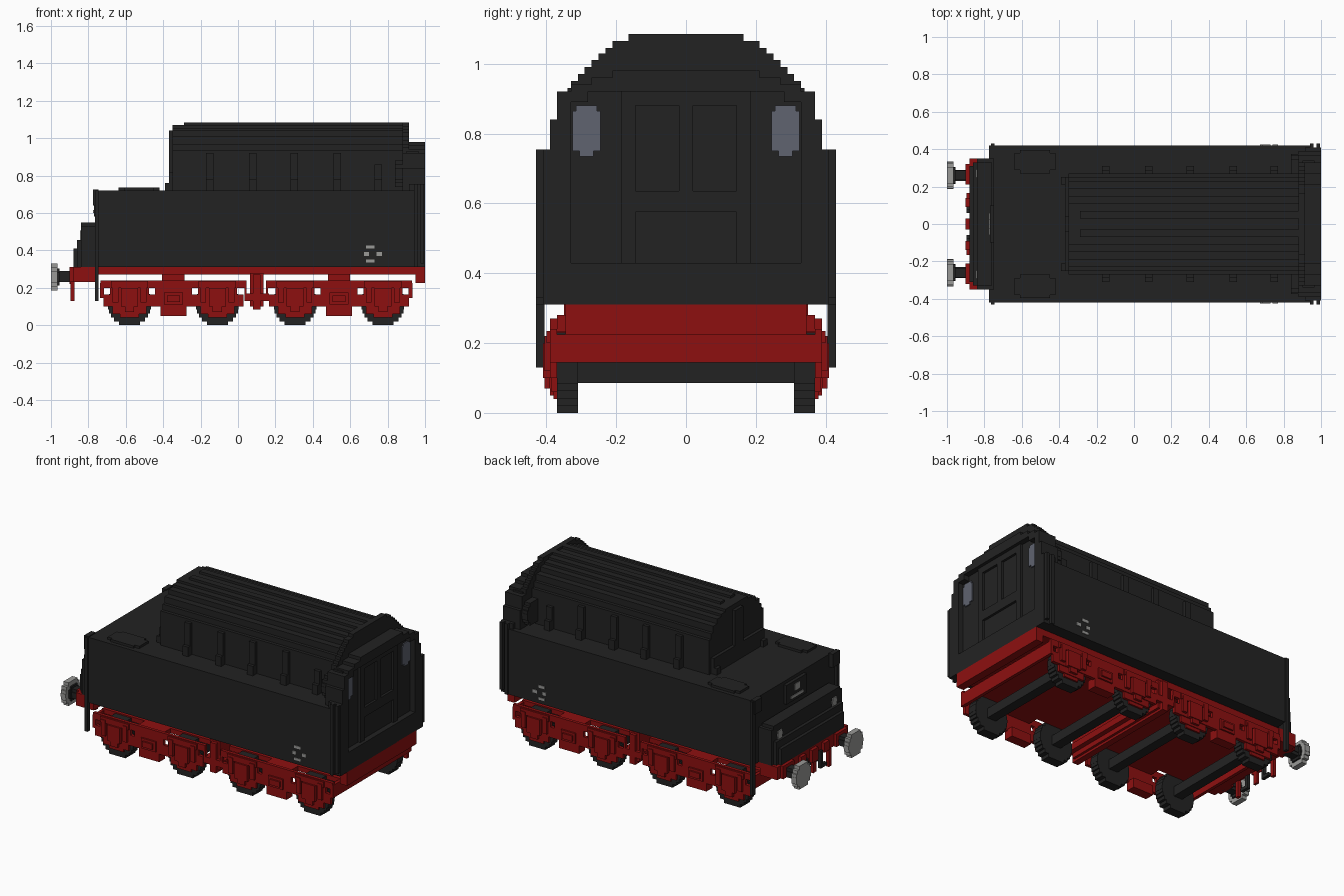
import bpy, bmesh, math

cube = bpy.data.objects.get("Cube")
if cube:
    bpy.data.objects.remove(cube, do_unlink=True)


def material(name, color):
    m = bpy.data.materials.new(name)
    m.use_nodes = True
    m.diffuse_color = (*color, 1)
    m.node_tree.nodes["Principled BSDF"].inputs["Base Color"].default_value = (*color, 1)
    return m


black = material("soot black", (.0165, .0165, .0165))
red = material("frame red", (.27, .005, .005))
grey = material("light grey", (.32, .32, .31))
glass = material("window grey", (.115, .125, .16))


def finish(name, bm, mat, mirror=False, x=0):
    bmesh.ops.recalc_face_normals(bm, faces=bm.faces)
    mesh = bpy.data.meshes.new(name)
    bm.to_mesh(mesh)
    bm.free()
    mesh.materials.append(mat)
    ob = bpy.data.objects.new(name, mesh)
    ob.location.x = x
    bpy.context.collection.objects.link(ob)
    if mirror:
        mod = ob.modifiers.new("Mirror", 'MIRROR')
        mod.use_axis = (False, True, False)
        mod.use_mirror_merge = False
    return ob


def part(name, mat, boxes, mirror=False, x=0):
    """One object from boxes given as (x0, x1, y0, y1, z0, z1)."""
    bm = bmesh.new()
    for b in boxes:
        vs = bmesh.ops.create_cube(bm, size=1)["verts"]
        for v in vs:
            for i in range(3):
                lo, hi = b[2 * i], b[2 * i + 1]
                v.co[i] = (lo + hi) / 2 + v.co[i] * (hi - lo)
    return finish(name, bm, mat, mirror, x)


def stepped(name, mat, levels, z0, depth, axis='X', centre=0, mirror=False, x=0):
    """Symmetric stair-step outline (half width, top) extruded along an axis."""
    side, z = [], z0
    for half, top in levels:
        side += [(half, z), (half, top)]
        z = top
    outline = side + [(-h, t) for h, t in reversed(side)]
    bm = bmesh.new()
    place = (lambda d, a, b: (d, a + centre, b)) if axis == 'X' else (lambda d, a, b: (a + centre, d, b))
    face = bm.faces.new([bm.verts.new(place(depth[0], a, b)) for a, b in outline])
    new = bmesh.ops.extrude_face_region(bm, geom=[face])["geom"]
    for v in new:
        if isinstance(v, bmesh.types.BMVert):
            v.co['XY'.index(axis)] = depth[1]
    return finish(name, bm, mat, mirror, x)


def disc(radius, z, rows):
    """Levels of a blocky disc."""
    step = 2 * radius / rows
    return [(math.sqrt(radius ** 2 - (abs((i + .5) * step - radius) - step * .2) ** 2),
             z - radius + (i + 1) * step) for i in range(rows)]


# Water tank with corner posts and filler lids
part("water_tank", black, [(-.75, .96, -.42, .42, .31, .72)])
part("corner_posts", black, [(-.765, -.745, .405, .43, .13, .72),
                             (-.775, -.745, .35, .42, .64, .725)], True)
part("tank_end_panel", black, [(-.77, -.75, -.1, .1, .58, .7)])
part("filler_lids", black, [(-.64, -.42, .29, .38, .72, .735),
                            (-.61, -.45, .27, .395, .72, .735)], True)

# Toolbox at the coupling end
part("toolbox", black, [(-.84, -.75, -.35, .35, .31, .53), (-.84, -.76, -.33, .33, .53, .55),
                        (-.86, -.84, -.33, .33, .31, .455), (-.88, -.86, -.31, .31, .31, .41)])

# Coal hood with ridges, ribs and stepped end
stepped("coal_hood", black, [(.27, .935), (.25, .97), (.23, 1.01), (.19, 1.04), (.15, 1.055), (.11, 1.07)],
        .72, (-.35, .88))
part("hood_ridges", black, [(-.29, .88, .03, .07, 1.06, 1.085)], True)
part("hood_end_steps", black, [(-.37, -.35, -.25, .25, .72, .82), (-.39, -.35, .21, .25, .72, .76),
                               (-.37, -.35, .0, .04, .82, 1.04)], True)
ribs = [-.15, .08, .3, .53, .75]
part("hood_ribs", black, [(x - .02, x + .02, .27, .29, .72, .86 if x > .7 else .92) for x in ribs]
     + [(x - .02, x + .02, .29, .31, .72, .78) for x in ribs], True)

# Arched bulkhead with round ports
stepped("arched_bulkhead", black,
        [(.39, .84), (.37, .92), (.33, .95), (.31, .97), (.29, .99), (.27, 1.01), (.25, 1.03),
         (.23, 1.045), (.21, 1.065), (.165, 1.085)], .72, (.88, .915))
stepped("bulkhead_ports", black, disc(.07, .81, 7), .74, (.84, .88), centre=.305, mirror=True)

# End wall: sill, jambs and header around a recess
part("end_sill", black, [(.915, 1, -.41, .41, .31, .43)])
part("end_jambs", black, [(.915, 1, .33, .41, .43, .755), (.915, 1, .33, .39, .755, .84),
                          (.915, 1, .33, .37, .84, .92), (.915, 1, .28, .33, .89, .92),
                          (.94, .96, .41, .43, .31, .755), (.975, .995, .41, .43, .33, .755)], True)
stepped("end_header", black, [(.33, .94), (.27, .96), (.21, .98)], .92, (.915, 1))
part("recess_wall", black, [(.9, .965, -.34, .34, .42, .93)])
part("door_frame", black, [(.96, .98, .145, .185, .43, .92), (.96, .98, 0, .02, .635, .88),
                           (.96, .98, 0, .145, .575, .635), (.96, .98, 0, .145, .88, .92)], True)
stepped("end_windows", glass, [(.02, .75), (.04, .865), (.03, .88)], .735, (.964, .972),
        centre=.285, mirror=True)

# Main frame, end beam and middle cross member
part("main_frame", red, [(-.76, 1, -.345, .345, .27, .312), (.95, 1, -.345, .345, .225, .31)])
part("middle_crossbeam", red, [(.065, .135, -.37, .37, .1, .28), (.035, .165, -.39, .39, .13, .17),
                               (.08, .12, -.39, .39, .085, .27)])

# Buffer beam, buffers, coupling and hoses
part("buffer_beam", red, [(-.88, -.76, -.35, .35, .23, .31)])
part("beam_brackets", red, [(-.9, -.88, .21, .32, .23, .31), (-.9, -.88, .09, .14, .24, .3)], True)
part("coupling_hook", red, [(-.9, -.88, -.03, .03, .22, .3), (-.895, -.88, -.015, .015, .15, .22)])
part("brake_hoses", black, [(-.895, -.875, .06, .08, .15, .26), (-.895, -.875, .06, .12, .15, .17)], True)
part("hose_hangers", red, [(-.895, -.875, .14, .165, .13, .24)], True)
stepped("buffer_shanks", black, disc(.03, .26, 3), .23, (-.965, -.88), centre=.26, mirror=True)
stepped("buffer_heads", grey, disc(.073, .258, 7), .185, (-1, -.965), centre=.26, mirror=True)
stepped("buffer_caps", black, disc(.045, .258, 5), .213, (-.967, -.955), centre=.26, mirror=True)

# Two four-wheel bogies
for label, cx, out in (("front", -.345, -1), ("rear", .54, 1)):
    frame = [(-.39, .39, .37, .39, .2, .24), (-.375, .375, .37, .39, .1, .165),
             (-.1, .1, .37, .39, .16, .205), (-.07, .07, .33, .39, .05, .11)]
    bosses = [(-.05, .05, .39, .4, .11, .175), (-.035, .035, .4, .41, .125, .16)]
    for s in (-1, 1):
        w = s * .235
        frame += [(w - .105, w + .105, .37, .39, .16, .205), (w - .09, w + .09, .37, .385, .06, .1),
                  (w - .05, w + .05, .37, .38, .04, .06),
                  (s * .385 - .006, s * .385 + .006, .37, .39, .16, .205)]
        bosses += [(w - .045, w + .045, .39, .41, .1, .2), (w - .025, w + .025, .39, .405, .07, .1),
                   (w - .1, w + .1, .39, .4, .2, .235), (w - .09, w - .06, .39, .405, .12, .22),
                   (w + .06, w + .09, .39, .405, .12, .22)]
        stepped(f"{label}_bogie_wheels", black, disc(.115, .115, 11), 0, (.31, .37), 'Y', w, True, cx)
        part(f"{label}_bogie_axle", black, [(w - .03, w + .03, -.32, .32, .085, .145)], x=cx)
    part(f"{label}_bogie_sides", red, frame, True, cx)
    part(f"{label}_axle_boxes", red, bosses, True, cx)
    part(f"{label}_bogie_deck", red, [(-.385, .385, -.305, .305, .205, .235), (-.09, .09, -.37, .37, .205, .235),
                                      (-.06, .06, -.2, .2, .235, .275)], x=cx)
    end = sorted((out * .372, out * .392))
    part(f"{label}_bogie_end_beam", red, [(*end, -.39, .39, .145, .225)], x=cx)

# Small marker plates and lamps
part("side_plates", grey, [(.685, .73, .418, .424, .41, .427), (.675, .7, .418, .424, .37, .39),
                           (.74, .77, .418, .424, .37, .39), (.685, .73, .418, .424, .335, .35)], True)
part("end_plate", grey, [(-.774, -.769, -.06, .06, .6, .615), (-.774, -.769, -.025, .025, .64, .68)])
stepped("toolbox_lamps", grey, disc(.025, .48, 3), .455, (-.846, -.839), centre=.27, mirror=True)
